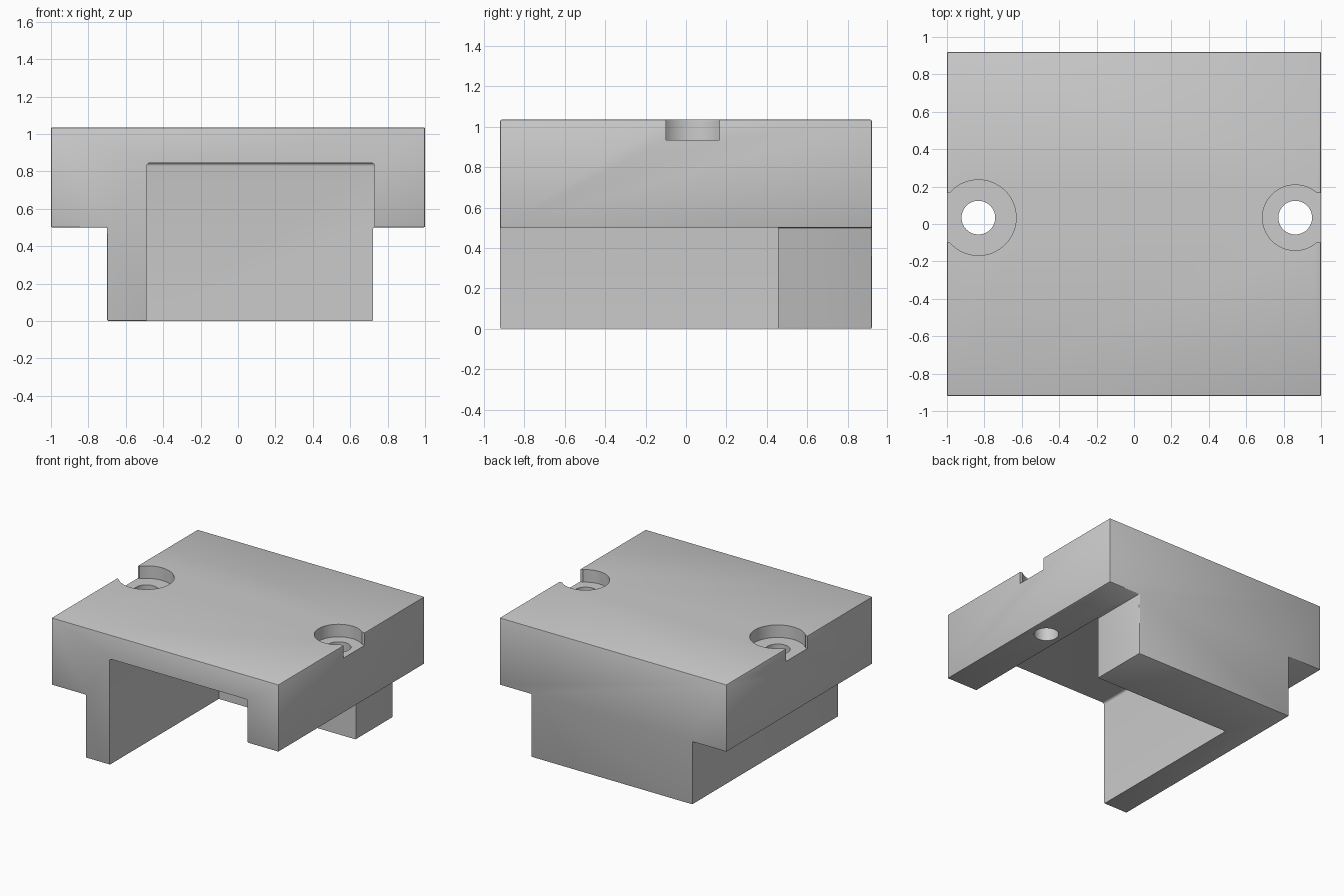
import bpy, bmesh
from mathutils import Matrix, Vector

cube = bpy.data.objects.get("Cube")
if cube:
    bpy.data.objects.remove(cube)

# Overall sizes
HALF_Y, TOP, STEP = 0.92, 1.035, 0.5
HOLE_Y = 0.034
FLOOR = TOP - 0.1

grey = bpy.data.materials.new("plain grey")
grey.use_nodes = True
grey.diffuse_color = (0.6, 0.6, 0.6, 1)
grey.node_tree.nodes["Principled BSDF"].inputs["Base Color"].default_value = (0.6, 0.6, 0.6, 1)


def make_object(name, bm):
    bmesh.ops.recalc_face_normals(bm, faces=bm.faces)
    mesh = bpy.data.meshes.new(name)
    bm.to_mesh(mesh)
    bm.free()
    mesh.materials.append(grey)
    obj = bpy.data.objects.new(name, mesh)
    bpy.context.collection.objects.link(obj)
    return obj


def box(name, low, high, round_edges=None):
    """Box between two corners; edges chosen by a rule are rounded."""
    low, high = Vector(low), Vector(high)
    bm = bmesh.new()
    bmesh.ops.create_cube(bm, size=1, matrix=Matrix.Translation((low + high) / 2)
                          @ Matrix.Diagonal((high - low).to_4d()))
    if round_edges:
        bmesh.ops.bevel(bm, geom=[e for e in bm.edges if round_edges(e)],
                        offset=0.018, segments=4, profile=0.5, affect='EDGES')
    return make_object(name, bm)


def cylinder(name, x, radius, low, high):
    bm = bmesh.new()
    bmesh.ops.create_cone(bm, cap_ends=True, segments=64, radius1=radius, radius2=radius,
                          depth=high - low,
                          matrix=Matrix.Translation((x, HOLE_Y, (low + high) / 2)))
    return make_object(name, bm)


def apply(obj, modifier):
    bpy.ops.object.select_all(action='DESELECT')
    bpy.context.view_layer.objects.active = obj
    obj.select_set(True)
    bpy.ops.object.modifier_apply(modifier=modifier.name)


def cut(obj, cutter):
    cutter.hide_render = True
    mod = obj.modifiers.new("cut", 'BOOLEAN')
    mod.operation, mod.solver, mod.object = 'DIFFERENCE', 'EXACT', cutter
    apply(obj, mod)
    bpy.data.objects.remove(cutter)


# Body: T-shaped profile extruded from front to back
profile = [(-0.7, 0), (0.722, 0), (0.722, STEP), (1, STEP),
           (1, TOP), (-1, TOP), (-1, STEP), (-0.7, STEP)]
bm = bmesh.new()
face = bm.faces.new([bm.verts.new((x, -HALF_Y, z)) for x, z in profile])
extruded = bmesh.ops.extrude_face_region(bm, geom=[face])["geom"]
bmesh.ops.translate(bm, vec=(0, 2 * HALF_Y, 0),
                    verts=[v for v in extruded if isinstance(v, bmesh.types.BMVert)])
body = make_object("bracket_body", bm)

# Softened outer edges
bevel = body.modifiers.new("soft edges", 'BEVEL')
bevel.width, bevel.segments, bevel.limit_method = 0.007, 2, 'ANGLE'
apply(body, bevel)

# Recess open to the front, the bottom and one side, with rounded ceiling corners
cut(body, box("recess_cutter", (-0.488, -1.5, -0.5), (0.73, 0.455, 0.845),
              lambda e: all(v.co.z > 0.8 for v in e.verts)
              and not all(v.co.y < -1 for v in e.verts)))

# Screw holes with counterbores and edge notches
for side, x, radius in ((-1, -0.832, 0.202), (1, 0.862, 0.175)):
    cut(body, cylinder("counterbore_cutter", x, radius, FLOOR, 1.3))
    cut(body, cylinder("hole_cutter", x, 0.09, 0.2, 1.3))
    inner, outer = sorted((side * 0.96, side * 1.2))
    cut(body, box("notch_cutter", (inner, HOLE_Y - 0.133, FLOOR),
                  (outer, HOLE_Y + 0.133, 1.3)))

bpy.ops.object.select_all(action='DESELECT')
body.select_set(True)
bpy.context.view_layer.objects.active = body
bpy.ops.object.shade_smooth_by_angle(angle=0.6)
